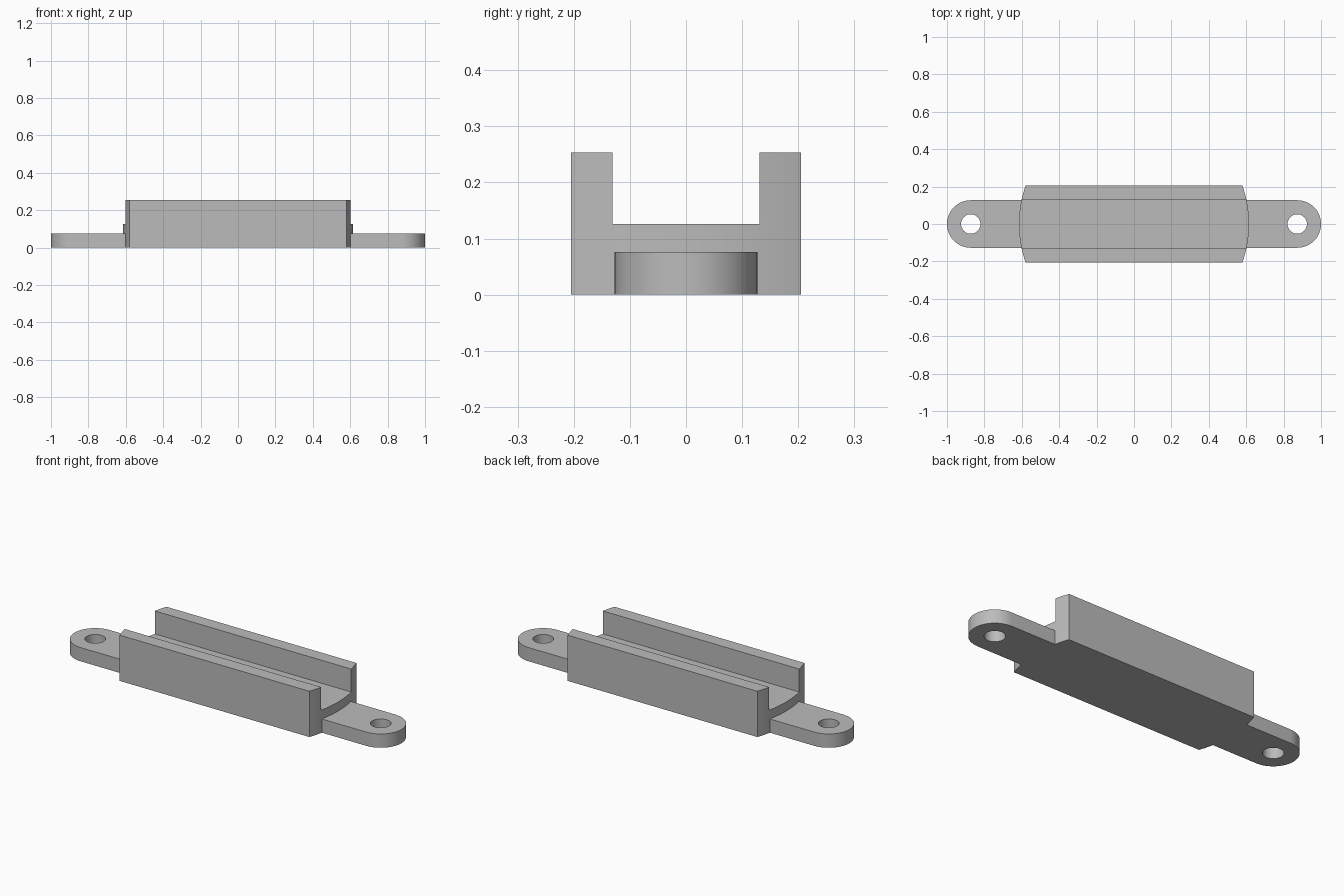
import bpy
import bmesh
from math import sin, cos, asin, pi, radians

cube = bpy.data.objects.get("Cube")
if cube:
    bpy.data.objects.remove(cube, do_unlink=True)

END_R = 0.615      # radius of the curved body ends
HALF_W = 0.205     # half width of the body
WALL_H = 0.253
FLOOR_H = 0.126
CHANNEL = 0.131    # half width of the channel
TAB_R = 0.127
TAB_H = 0.076
HOLE_X = 1 - TAB_R
HOLE_R = 0.052

grey = bpy.data.materials.new("plain grey")
grey.use_nodes = True
colour = (0.5, 0.5, 0.5, 1)
grey.diffuse_color = colour
grey.node_tree.nodes["Principled BSDF"].inputs["Base Color"].default_value = colour


def arc(cx, radius, start, end, steps):
    return [(cx + radius * cos(start + (end - start) * i / steps),
             radius * sin(start + (end - start) * i / steps))
            for i in range(steps + 1)]


def prism(name, outline, z0, z1):
    """Extrude a plan outline from z0 to z1."""
    bm = bmesh.new()
    base = bm.faces.new([bm.verts.new((x, y, z0)) for x, y in outline])
    top = bmesh.ops.extrude_face_region(bm, geom=[base])["geom"]
    moved = [v for v in top if isinstance(v, bmesh.types.BMVert)]
    bmesh.ops.translate(bm, verts=moved, vec=(0, 0, z1 - z0))
    bmesh.ops.recalc_face_normals(bm, faces=bm.faces)
    mesh = bpy.data.meshes.new(name)
    bm.to_mesh(mesh)
    bm.free()
    mesh.materials.append(grey)
    obj = bpy.data.objects.new(name, mesh)
    bpy.context.collection.objects.link(obj)
    return obj


def cut_and_smooth(obj, cutter):
    """Subtract the cutter, then smooth the curved sides only."""
    cutter.hide_render = True
    mod = obj.modifiers.new("cut", "BOOLEAN")
    mod.operation = "DIFFERENCE"
    mod.solver = "EXACT"
    mod.object = cutter
    for other in bpy.context.selected_objects:
        other.select_set(False)
    bpy.context.view_layer.objects.active = obj
    obj.select_set(True)
    bpy.ops.object.modifier_apply(modifier=mod.name)
    bpy.data.objects.remove(cutter, do_unlink=True)
    bpy.ops.object.shade_smooth_by_angle(angle=radians(30))


# Channel body with curved ends
a = asin(HALF_W / END_R)
body = prism("channel_body",
             arc(0, END_R, -a, a, 16) + arc(0, END_R, pi - a, pi + a, 16),
             0, WALL_H)
slot = prism("channel_cutter",
             [(-1, -CHANNEL), (1, -CHANNEL), (1, CHANNEL), (-1, CHANNEL)],
             FLOOR_H, 1)
cut_and_smooth(body, slot)

# Rounded mounting tabs, fitted against the curved ends
b = asin(TAB_R / END_R)
plan = arc(HOLE_X, TAB_R, -pi / 2, pi / 2, 32) + arc(0, END_R, b, -b, 10)
hole = arc(HOLE_X, HOLE_R, 0, 2 * pi, 40)[:-1]
for side, sign in (("left", 1), ("right", -1)):
    tab = prism(side + "_mounting_tab", [(sign * x, y) for x, y in plan], 0, TAB_H)
    drill = prism("hole_cutter", [(sign * x, y) for x, y in hole], -1, 1)
    cut_and_smooth(tab, drill)
